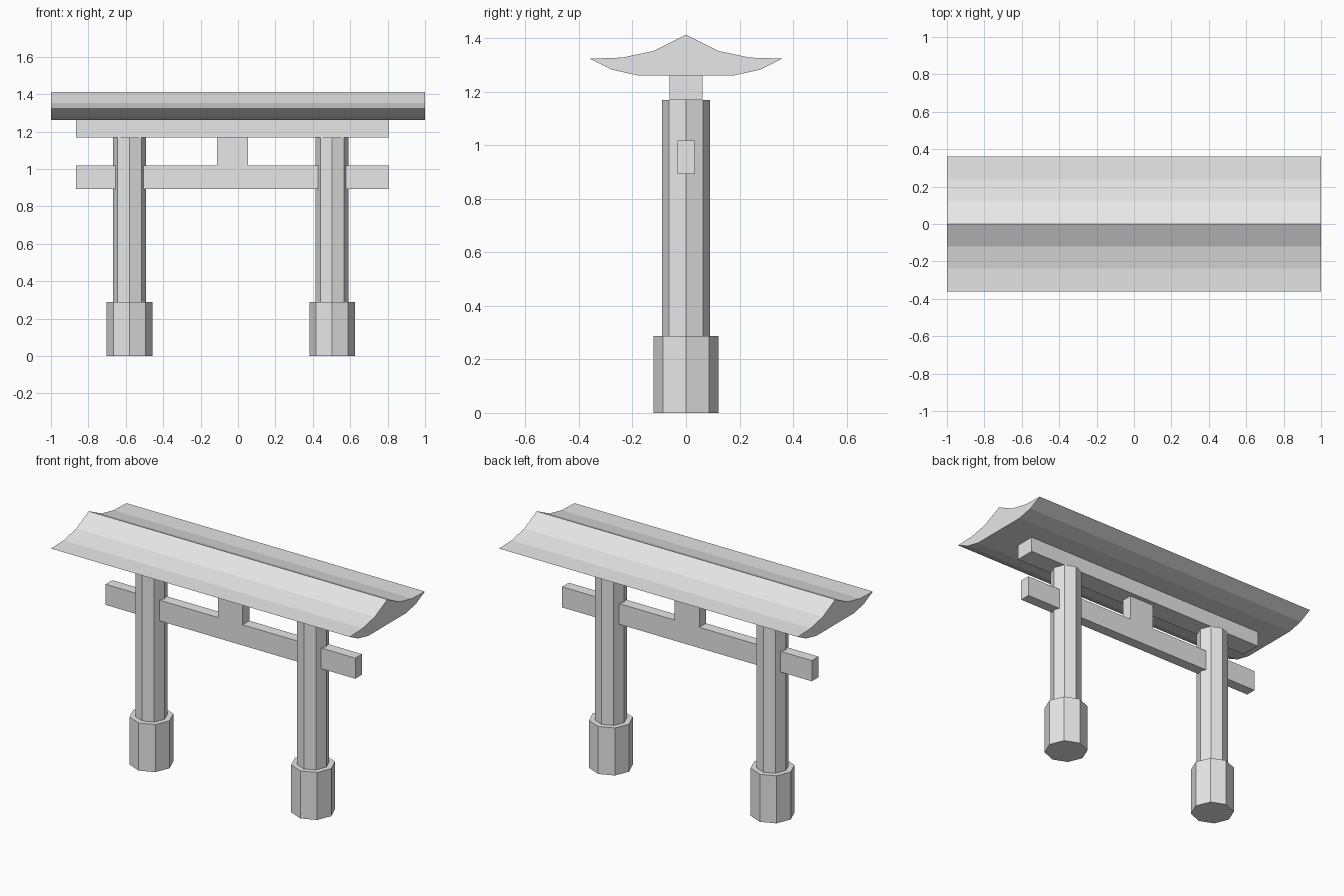
import bpy, bmesh, math

if "Cube" in bpy.data.objects:
    bpy.data.objects.remove(bpy.data.objects["Cube"])

stone = bpy.data.materials.new("light_grey")
stone.diffuse_color = (0.8, 0.8, 0.8, 1)
stone.use_nodes = True
stone.node_tree.nodes["Principled BSDF"].inputs["Base Color"].default_value = stone.diffuse_color


def prism(name, outline, axis, start, end):
    """Extrude a closed 2D outline along x or z."""
    bm = bmesh.new()
    if axis == "x":
        verts = [bm.verts.new((start, a, b)) for a, b in outline]
        move = (end - start, 0, 0)
    else:
        verts = [bm.verts.new((a, b, start)) for a, b in outline]
        move = (0, 0, end - start)
    face = bm.faces.new(verts)
    new = bmesh.ops.extrude_face_region(bm, geom=[face], use_keep_orig=True)["geom"]
    bmesh.ops.translate(bm, vec=move, verts=[v for v in new if isinstance(v, bmesh.types.BMVert)])
    bmesh.ops.recalc_face_normals(bm, faces=bm.faces)
    mesh = bpy.data.meshes.new(name)
    bm.to_mesh(mesh)
    bm.free()
    mesh.materials.append(stone)
    obj = bpy.data.objects.new(name, mesh)
    bpy.context.collection.objects.link(obj)
    return obj


def octagon(cx, r):
    return [(cx + r * math.cos(i * math.pi / 4), r * math.sin(i * math.pi / 4)) for i in range(8)]


def rect(half, low, high):
    return [(-half, low), (half, low), (half, high), (-half, high)]


# Octagonal posts on wider footings
for side, x in (("left", -0.58), ("right", 0.503)):
    prism(side + "_footing", octagon(x, 0.122), "z", 0, 0.288)
    prism(side + "_post", octagon(x, 0.089), "z", 0.288, 1.169)

# Tie beam with its centre strut in one outline, so the faces stay flush
tie = prism("tie_beam", rect(0.032, 0.893, 1.018), "x", -0.865, 0.808)
prism("centre_strut", rect(0.032, 1.018, 1.169), "x", -0.112, 0.054)

# Upper beam carrying the roof
prism("upper_beam", rect(0.061, 1.169, 1.263), "x", -0.865, 0.808)

# Curved roof: half profile from ridge to eave to underside, mirrored in y
half = [(0.12, 1.352), (0.238, 1.327), (0.36, 1.323), (0.278, 1.282), (0.182, 1.261)]
profile = [(0, 1.412)] + half + [(-y, z) for y, z in reversed(half)]
prism("roof", profile, "x", -1, 1)
